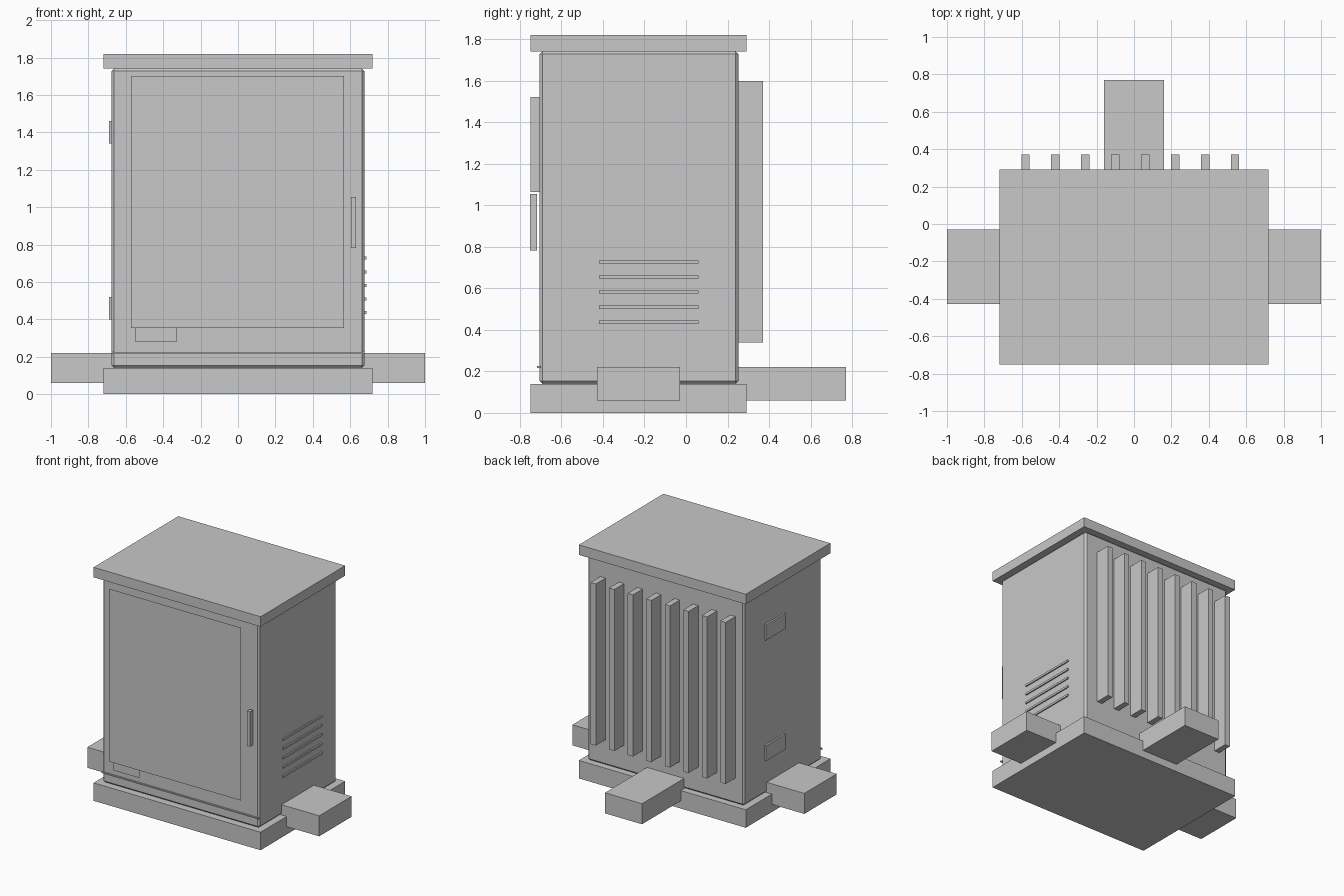
import bpy

if "Cube" in bpy.data.objects:
    bpy.data.objects.remove(bpy.data.objects["Cube"])

grey = bpy.data.materials.new("cabinet_grey")
grey.diffuse_color = (0.58, 0.58, 0.58, 1.0)
grey.use_nodes = True
grey.node_tree.nodes["Principled BSDF"].inputs["Base Color"].default_value = grey.diffuse_color


def box(name, x, y, z, bevel=0.0):
    """Axis-aligned box from (min, max) ranges."""
    bpy.ops.mesh.primitive_cube_add(size=1)
    ob = bpy.context.object
    ob.name = name
    rs = (x, y, z)
    for v in ob.data.vertices:
        v.co = [r[0] + (c + 0.5) * (r[1] - r[0]) for r, c in zip(rs, v.co)]
    ob.data.materials.append(grey)
    if bevel:
        m = ob.modifiers.new("edge_bevel", 'BEVEL')
        m.width = bevel
        m.segments = 1
    return ob


def sheet(name, x, y, z):
    """Flat sheet facing the front."""
    me = bpy.data.meshes.new(name)
    me.from_pydata([(x[0], y, z[0]), (x[1], y, z[0]), (x[1], y, z[1]), (x[0], y, z[1])],
                   [], [(0, 1, 2, 3)])
    me.materials.append(grey)
    ob = bpy.data.objects.new(name, me)
    bpy.context.collection.objects.link(ob)
    return ob


FRONT, BACK, SIDE = -0.706, 0.252, 0.676

# plinth, cabinet and roof
box("plinth", (-0.72, 0.72), (-0.75, 0.292), (0, 0.14))
box("cabinet_body", (-SIDE, SIDE), (FRONT, BACK), (0.14, 1.742), 0.014)
box("roof", (-0.72, 0.72), (-0.75, 0.292), (1.742, 1.82))

# front door sheet, the panel behind it, label, drip strip and handle
sheet("door", (-0.573, 0.567), -0.77, (0.353, 1.70))
box("inner_panel", (-0.25, 0.25), (-0.75, FRONT), (1.063, 1.523))
sheet("label_plate", (-0.55, -0.325), -0.75, (0.283, 0.40))
box("drip_strip", (-SIDE, SIDE), (FRONT - 0.011, FRONT + 0.004), (0.216, 0.225))
box("door_handle", (0.603, 0.630), (-0.752, -0.718), (0.783, 1.055))

# cooling fins on the back
for i in range(8):
    cx = -0.58 + 0.16 * i
    box(f"cooling_fin_{i + 1}", (cx - 0.0225, cx + 0.0225), (BACK - 0.01, 0.372), (0.34, 1.60))

# louvres on the right wall
for i in range(5):
    cz = 0.437 + 0.0725 * i
    box(f"louvre_{i + 1}", (SIDE - 0.01, 0.686), (-0.419, 0.060), (cz - 0.008, cz + 0.008))

# plates on the left wall
for i, z0 in enumerate((0.40, 1.34)):
    box(f"side_plate_{i + 1}", (-0.690, -SIDE + 0.01), (-0.24, 0.0), (z0, z0 + 0.12))

# cable ducts at the foot
for side, name in ((-1, "left"), (1, "right")):
    xs = sorted((side * 0.66, side * 1.0))
    box(f"{name}_cable_duct", xs, (-0.428, -0.029), (0.06, 0.22))
box("back_cable_duct", (-0.16, 0.16), (0.24, 0.77), (0.06, 0.22))
